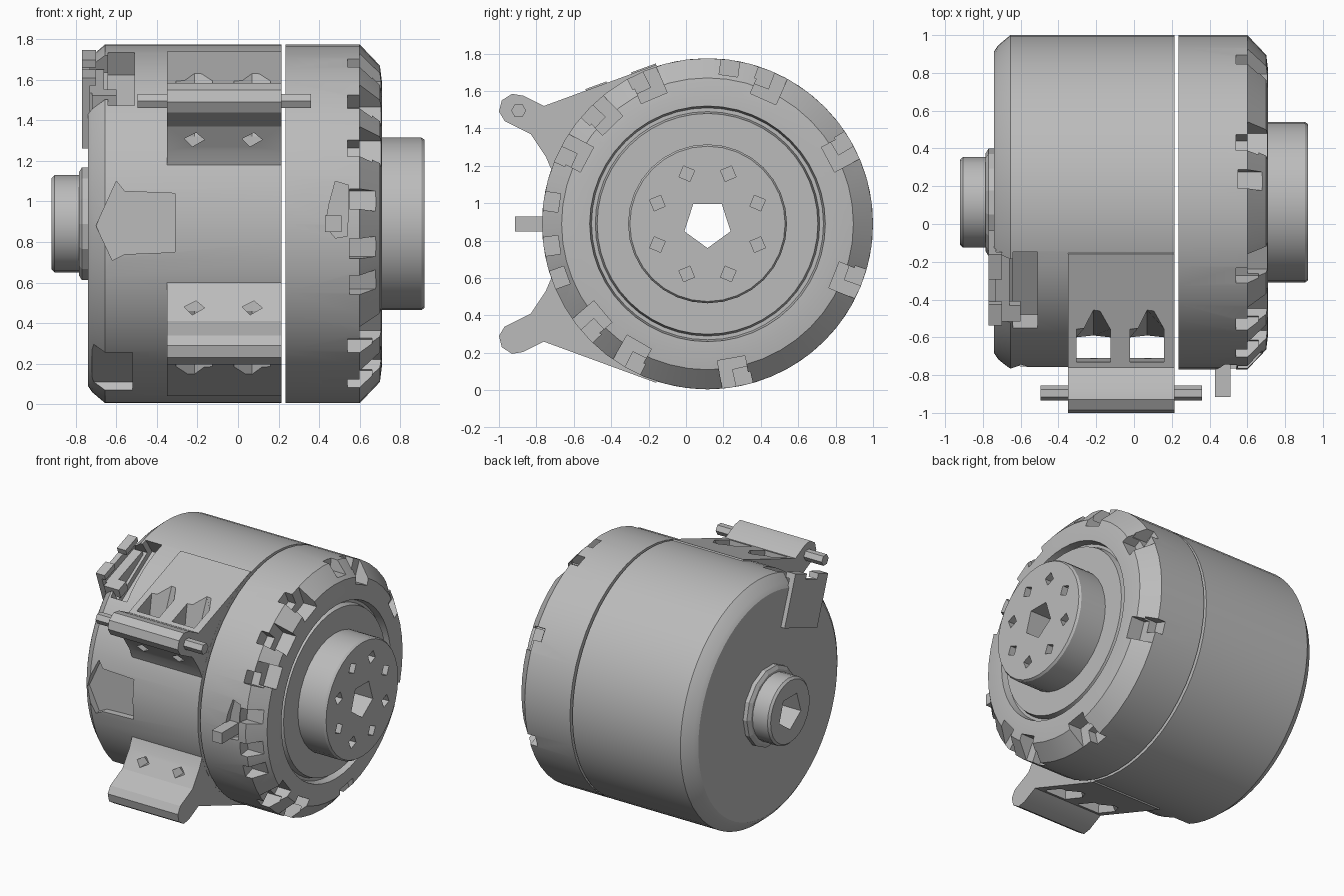
import bpy, bmesh, math
from mathutils import Vector, Matrix

if "Cube" in bpy.data.objects:
    bpy.data.objects.remove(bpy.data.objects["Cube"])

CY, CZ, R = 0.115, 0.89, 0.885   # motor axis and main radius

grey = bpy.data.materials.new("cast_grey")
grey.use_nodes = True
grey.diffuse_color = (0.5, 0.5, 0.5, 1)
grey.node_tree.nodes["Principled BSDF"].inputs["Base Color"].default_value = (0.5, 0.5, 0.5, 1)


def loft(name, rings):
    """Skin a list of equal-length point rings and cap both ends."""
    bm = bmesh.new()
    rows = [[bm.verts.new(p) for p in ring] for ring in rings]
    n = len(rows[0])
    for a, b in zip(rows, rows[1:]):
        for i in range(n):
            j = (i + 1) % n
            bm.faces.new((a[i], a[j], b[j], b[i]))
    bm.faces.new(rows[0])
    bm.faces.new(rows[-1])
    bmesh.ops.recalc_face_normals(bm, faces=bm.faces)
    mesh = bpy.data.meshes.new(name)
    bm.to_mesh(mesh)
    bm.free()
    mesh.materials.append(grey)
    obj = bpy.data.objects.new(name, mesh)
    bpy.context.collection.objects.link(obj)
    return obj


def circle(x, r, seg, y=CY, z=CZ, turn=0.0):
    return [(x, y + r * math.cos(turn + math.tau * i / seg),
             z + r * math.sin(turn + math.tau * i / seg)) for i in range(seg)]


def lathe(name, profile, seg, y=CY, z=CZ, turn=0.0):
    return loft(name, [circle(x, r, seg, y, z, turn) for x, r in profile])


def prism(name, outline, x0, x1):
    return loft(name, [[(x, y, z) for y, z in outline] for x in (x0, x1)])


def box(name, x, y, z):
    return prism(name, [(y[0], z[0]), (y[1], z[0]), (y[1], z[1]), (y[0], z[1])], *x)


def radial_box(name, angle, x, r, width):
    """Box whose local y points away from the motor axis at the given angle."""
    obj = box(name, x, r, (-width / 2, width / 2))
    obj.data.transform(Matrix.Translation((0, CY, CZ)) @ Matrix.Rotation(math.radians(angle), 4, "X"))
    return obj


def combine(target, tool, operation="DIFFERENCE"):
    mod = target.modifiers.new("join", "BOOLEAN")
    mod.operation, mod.solver, mod.object = operation, "EXACT", tool
    bpy.ops.object.select_all(action="DESELECT")
    bpy.context.view_layer.objects.active = target
    target.select_set(True)
    bpy.ops.object.modifier_apply(modifier=mod.name)
    bpy.data.objects.remove(tool)


def smooth(obj, angle=25):
    bpy.ops.object.select_all(action="DESELECT")
    bpy.context.view_layer.objects.active = obj
    obj.select_set(True)
    bpy.ops.object.shade_smooth_by_angle(angle=math.radians(angle))


def cut_bore(obj):
    combine(obj, lathe("bore_cutter", [(-1.2, 0.13), (1.2, 0.13)], 5, turn=-math.pi / 2))


# Main housing
housing = lathe("main_housing", [(-0.74, 0.8), (-0.72, 0.83), (-0.655, R), (0.215, R)], 64)

# Mounting lugs, upper and lower
ear = [(0.0, 1.6), (-0.16, 1.74), (-0.76, 1.52), (-0.87, 1.575), (-0.93, 1.585), (-0.985, 1.55),
       (-1.0, 1.49), (-0.97, 1.44), (-0.83, 1.37), (-0.75, 1.25), (-0.72, 1.18), (-0.5, 1.1)]
for side in (1, -1):
    outline = [(y, CZ + side * (z - CZ)) for y, z in ear]
    combine(housing, prism("mounting_lug", outline, -0.35, 0.2145), "UNION")

# Pointed pockets running down through both lugs, with small front holes
for x in (-0.215, 0.07):
    rings = []
    for z, front, back, tip in ((-0.05, -0.76, -0.52, -0.37), (0.46, -0.71, -0.6, -0.59),
                                (1.32, -0.71, -0.6, -0.59), (1.83, -0.76, -0.52, -0.37)):
        rings.append([(x - 0.09, front, z), (x + 0.09, front, z), (x + 0.09, back, z),
                      (x, tip, z), (x - 0.09, back, z)])
    combine(housing, loft("pocket_cutter", rings))
    for z in (0.475, 1.305):
        ring = [(x + 0.05 * math.cos(a), z + 0.035 * math.sin(a)) for a in (0, 1.4, 3.0, 4.5)]
        combine(housing, loft("lug_hole_cutter", [[(u, y, v) for u, v in ring] for y in (-1.1, -0.66)]))

# Corner recesses at the rear and the connector recess in front
combine(housing, radial_box("recess_cutter", 123, (-0.64, -0.51), (0.72, 1.1), 0.48))
combine(housing, radial_box("recess_cutter", 123, (-0.9, -0.62), (0.76, 1.1), 0.4))
combine(housing, radial_box("recess_cutter", -123, (-0.72, -0.52), (0.82, 1.1), 0.34))
socket = [(-0.7, 0.88), (-0.62, 0.71), (-0.56, 0.74), (-0.31, 0.75), (-0.31, 1.04), (-0.56, 1.05), (-0.6, 1.1)]
combine(housing, loft("socket_cutter", [[(x, y, z) for x, z in socket] for y in (-1.0, -0.71)]))
cut_bore(housing)
smooth(housing)

# Hinge rod through the upper lug
lathe("hinge_rod", [(-0.495, 0.04), (0.36, 0.04)], 6, -0.895, 1.495)

# Terminal plate with toothed edge, leaning along the rear rim
lean = Matrix.Translation((0, -0.285, 1.5)) @ Matrix.Rotation(math.radians(20), 4, "X")
for name, x, y, z in (("terminal_plate", (-0.77, -0.73), (-0.2, 0.2), (-0.18, 0.15)),
                      ("terminal_block", (-0.735, -0.66), (-0.17, 0.17), (-0.1, 0.1)),
                      ("terminal_tooth_a", (-0.77, -0.7), (-0.2, -0.08), (0.15, 0.19)),
                      ("terminal_tooth_b", (-0.77, -0.7), (0.06, 0.2), (0.15, 0.19)),
                      ("terminal_prong", (-0.72, -0.6), (-0.21, -0.12), (0.03, 0.1))):
    box(name, x, y, z).data.transform(lean)

# Rear bearing flange and boss
flange = lathe("rear_flange", [(-0.785, 0.26), (-0.77, 0.285), (-0.735, 0.285)], 14)
boss = lathe("rear_boss", [(-0.92, 0.225), (-0.905, 0.24), (-0.78, 0.24)], 24)
for part in (flange, boss):
    cut_bore(part)
smooth(boss)

# Front cap with a thin ring groove around the inner plate
cap = lathe("front_cap", [(0.235, R), (0.6, R), (0.7, 0.78), (0.71, 0.7), (0.71, 0.63), (0.66, 0.62),
                          (0.66, 0.6), (0.7, 0.59), (0.7, 0.5)], 48)
for angle in (66, 28, -22, -80, -120, -140, 113, 134, 152):
    combine(cap, radial_box("vent_cutter", angle, (0.6, 0.8), (0.73, 1.0), 0.15))
    combine(cap, radial_box("vent_cutter", angle + 3, (0.54, 0.66), (0.79, 1.0), 0.09))
for angle in (82, 172, 188, -160):
    combine(cap, radial_box("slot_cutter", angle, (0.55, 0.8), (0.8, 1.0), 0.1))

# Flat-sided rim pocket around the side tab
rim = [(0.43, 0.88), (0.48, 0.82), (0.54, 0.83), (0.545, 1.08), (0.48, 1.1), (0.45, 0.99)]
combine(cap, loft("rim_cutter", [[(x, y, z) for x, z in rim] for y in (-1.0, -0.72)]))
cut_bore(cap)
smooth(cap)
box("side_tab", (0.43, 0.51), (-0.915, -0.7), (0.85, 0.93))

# Front hub with a ring of small holes
hub = lathe("front_hub", [(0.69, 0.425), (0.905, 0.425), (0.92, 0.415)], 32)
for k in range(8):
    a = math.tau * (k + 0.5) / 8
    y, z = CY + 0.29 * math.cos(a), CZ + 0.29 * math.sin(a)
    combine(hub, lathe("hub_hole_cutter", [(0.82, 0.045), (1.0, 0.045)], 4, y, z, a))
cut_bore(hub)
smooth(hub)
